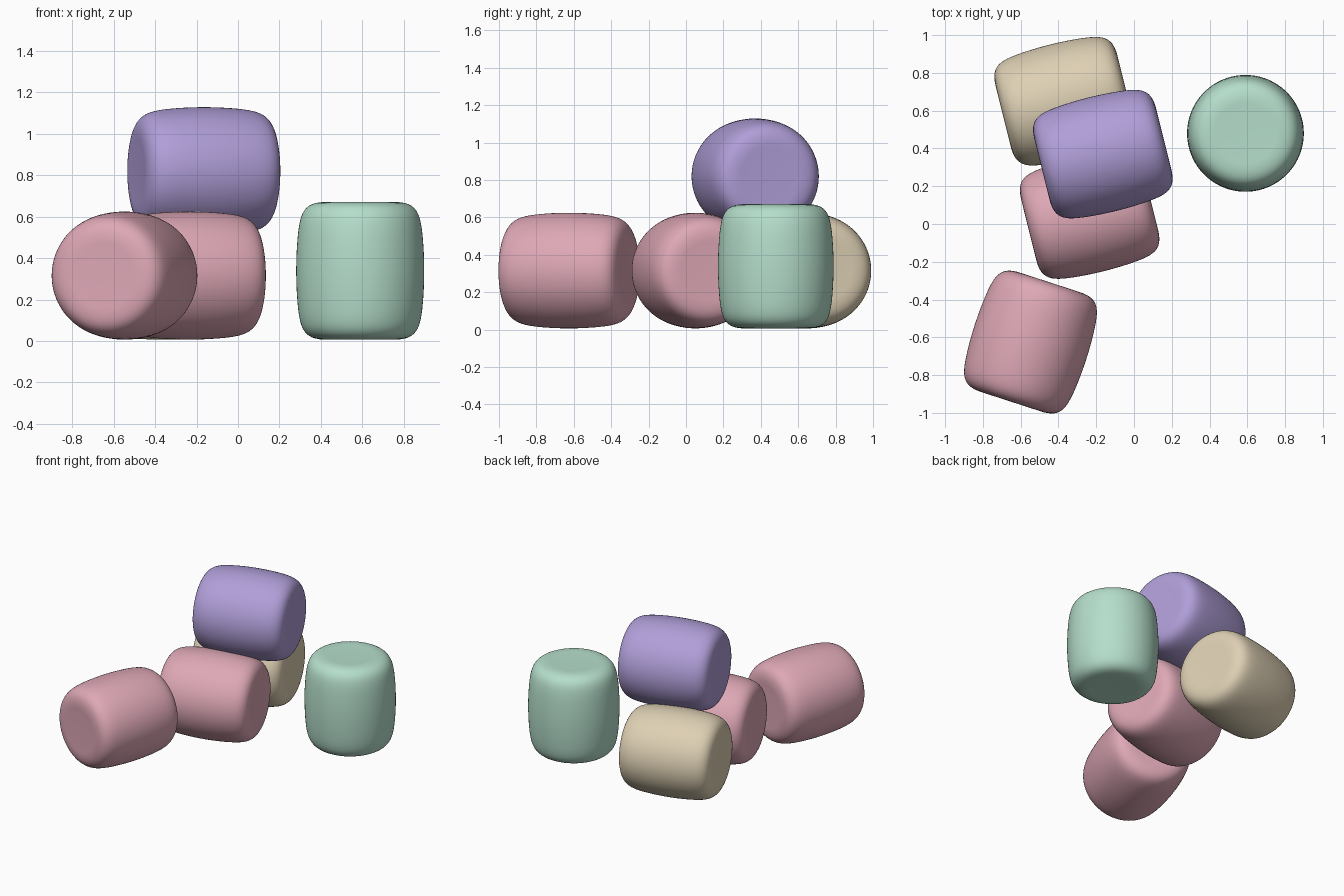
import bpy, bmesh, math
from mathutils import Matrix, Vector

if "Cube" in bpy.data.objects:
    bpy.data.objects.remove(bpy.data.objects["Cube"])


def material(name, rgb):
    lin = [((c / 255 + 0.055) / 1.055) ** 2.4 for c in rgb]
    m = bpy.data.materials.new(name)
    m.diffuse_color = (*lin, 1)
    m.use_nodes = True
    m.node_tree.nodes["Principled BSDF"].inputs["Base Color"].default_value = m.diffuse_color
    return m


pink = material("pink", (222, 168, 182))
green = material("mint green", (181, 222, 203))
purple = material("lavender", (176, 158, 216))
cream = material("cream", (222, 208, 180))

# Half profile of the pillow-edged cylinder: (radius, height from the middle)
HALF = [(0.14, 0.330), (0.165, 0.333), (0.20, 0.331), (0.235, 0.323), (0.262, 0.305),
        (0.281, 0.277), (0.292, 0.242), (0.301, 0.19), (0.308, 0.10), (0.311, 0.0)]
PROFILE = HALF + [(r, -z) for r, z in reversed(HALF[:-1])]
SIDES = 48


def marshmallow(name, mat, centre, heading=None):
    """Lathe the profile; heading (degrees) lays it on its side along that direction."""
    bm = bmesh.new()
    rings = [[bm.verts.new((r * math.cos(2 * math.pi * i / SIDES),
                            r * math.sin(2 * math.pi * i / SIDES), z))
              for i in range(SIDES)] for r, z in PROFILE]
    for a, b in zip(rings, rings[1:]):
        for i in range(SIDES):
            j = (i + 1) % SIDES
            bm.faces.new((a[i], b[i], b[j], a[j]))
    # flat end discs
    bm.faces.new(rings[0])
    bm.faces.new(rings[-1][::-1])
    bmesh.ops.recalc_face_normals(bm, faces=bm.faces)
    if heading is not None:
        turn = Matrix.Rotation(math.radians(heading), 4, 'Z') @ Matrix.Rotation(math.pi / 2, 4, 'Y')
        bm.transform(turn)
    for f in bm.faces:
        f.smooth = True
    me = bpy.data.meshes.new(name)
    bm.to_mesh(me)
    bm.free()
    me.materials.append(mat)
    ob = bpy.data.objects.new(name, me)
    ob.location = Vector(centre)
    bpy.context.collection.objects.link(ob)
    sub = ob.modifiers.new("smooth", 'SUBSURF')
    sub.levels = sub.render_levels = 1
    return ob


# Loose pieces beside the pile
marshmallow("standing_marshmallow", green, (0.59, 0.48, 0.339))
marshmallow("front_marshmallow", pink, (-0.548, -0.625, 0.316), 72)
# Pile: two side by side with one resting on top
marshmallow("middle_marshmallow", pink, (-0.235, 0.05, 0.316), 14)
marshmallow("back_marshmallow", cream, (-0.37, 0.65, 0.316), 14)
marshmallow("top_marshmallow", purple, (-0.165, 0.37, 0.82), 14)
